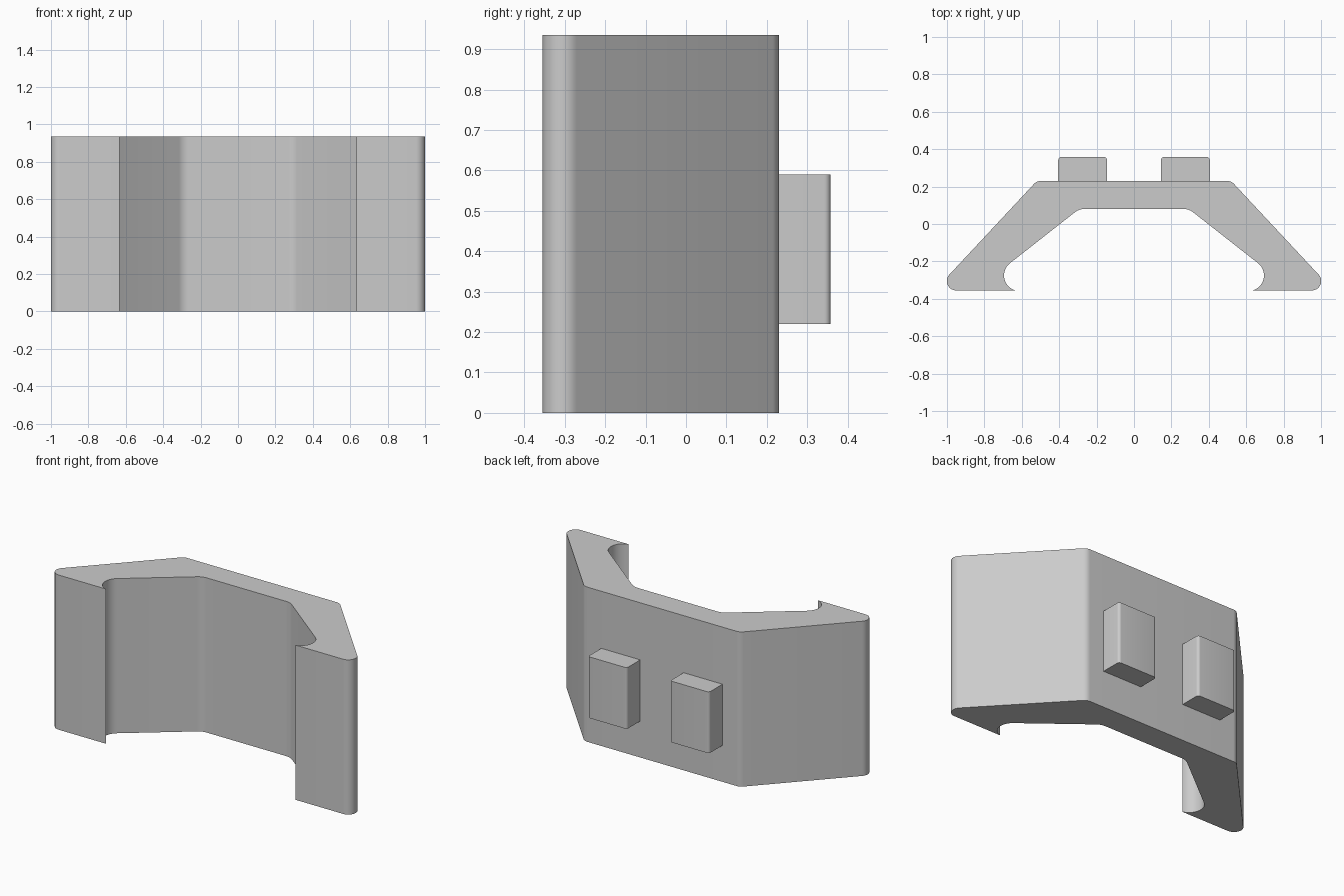
import bpy
import bmesh
from math import cos, sin, radians, tan
from mathutils import Vector

cube = bpy.data.objects.get("Cube")
if cube:
    bpy.data.objects.remove(cube, do_unlink=True)

grey = bpy.data.materials.new("plain_grey")
grey.use_nodes = True
colour = (0.6, 0.6, 0.6, 1)
grey.diffuse_color = colour
grey.node_tree.nodes["Principled BSDF"].inputs["Base Color"].default_value = colour


def fillet(before, corner, after, radius, steps=8):
    """Points of a round that replaces a sharp corner."""
    c = Vector(corner)
    a = (Vector(before) - c).normalized()
    b = (Vector(after) - c).normalized()
    half = a.angle(b) / 2
    centre = c + (a + b).normalized() * radius / sin(half)
    start = (c + a * radius / tan(half) - centre).normalized()
    end = (c + b * radius / tan(half) - centre).normalized()
    return [centre + radius * start.slerp(end, i / steps) for i in range(steps + 1)]


def arc(centre, radius, start, end, steps=16):
    angles = [radians(start + (end - start) * i / steps) for i in range(steps + 1)]
    return [Vector(centre) + radius * Vector((cos(t), sin(t))) for t in angles]


def extrude_profile(name, points, bottom, top):
    """Upright prism from a plan outline."""
    bm = bmesh.new()
    face = bm.faces.new([bm.verts.new((p[0], p[1], bottom)) for p in points])
    grown = bmesh.ops.extrude_face_region(bm, geom=[face])["geom"]
    verts = [v for v in grown if isinstance(v, bmesh.types.BMVert)]
    bmesh.ops.translate(bm, verts=verts, vec=(0, 0, top - bottom))
    bmesh.ops.recalc_face_normals(bm, faces=bm.faces)
    mesh = bpy.data.meshes.new(name)
    bm.to_mesh(mesh)
    bm.free()
    mesh.materials.append(grey)
    obj = bpy.data.objects.new(name, mesh)
    bpy.context.collection.objects.link(obj)
    bpy.ops.object.select_all(action="DESELECT")
    obj.select_set(True)
    bpy.context.view_layer.objects.active = obj
    bpy.ops.object.shade_smooth_by_angle(angle=radians(30))


# Clip body: half outline from the back, round the foot and hook, to the inside
shoulder, toe, elbow = (0.52, 0.23), (1.066, -0.355), (0.294, 0.08)
hook = arc((0.612, -0.275), 0.083, -74.6, 52.5)
half = fillet((0, 0.23), shoulder, toe, 0.05)
half += fillet(shoulder, toe, hook[0], 0.05, 14)
half += hook
half += fillet(hook[-1], elbow, (0, 0.08), 0.08)
mirrored = [Vector((-p.x, p.y)) for p in reversed(half)]
extrude_profile("clip_body", half + mirrored, 0, 0.935)

# Two mounting lugs on the back, with rounded rear corners
for side, name in ((-1, "right_lug"), (1, "left_lug")):
    x0, x1 = side * 0.275 - 0.13, side * 0.275 + 0.13
    front, back = 0.23, 0.358
    outline = [Vector((x0, front)), Vector((x1, front))]
    outline += fillet((x1, front), (x1, back), (x0, back), 0.016, 6)
    outline += fillet((x1, back), (x0, back), (x0, front), 0.016, 6)
    extrude_profile(name, outline, 0.22, 0.59)
